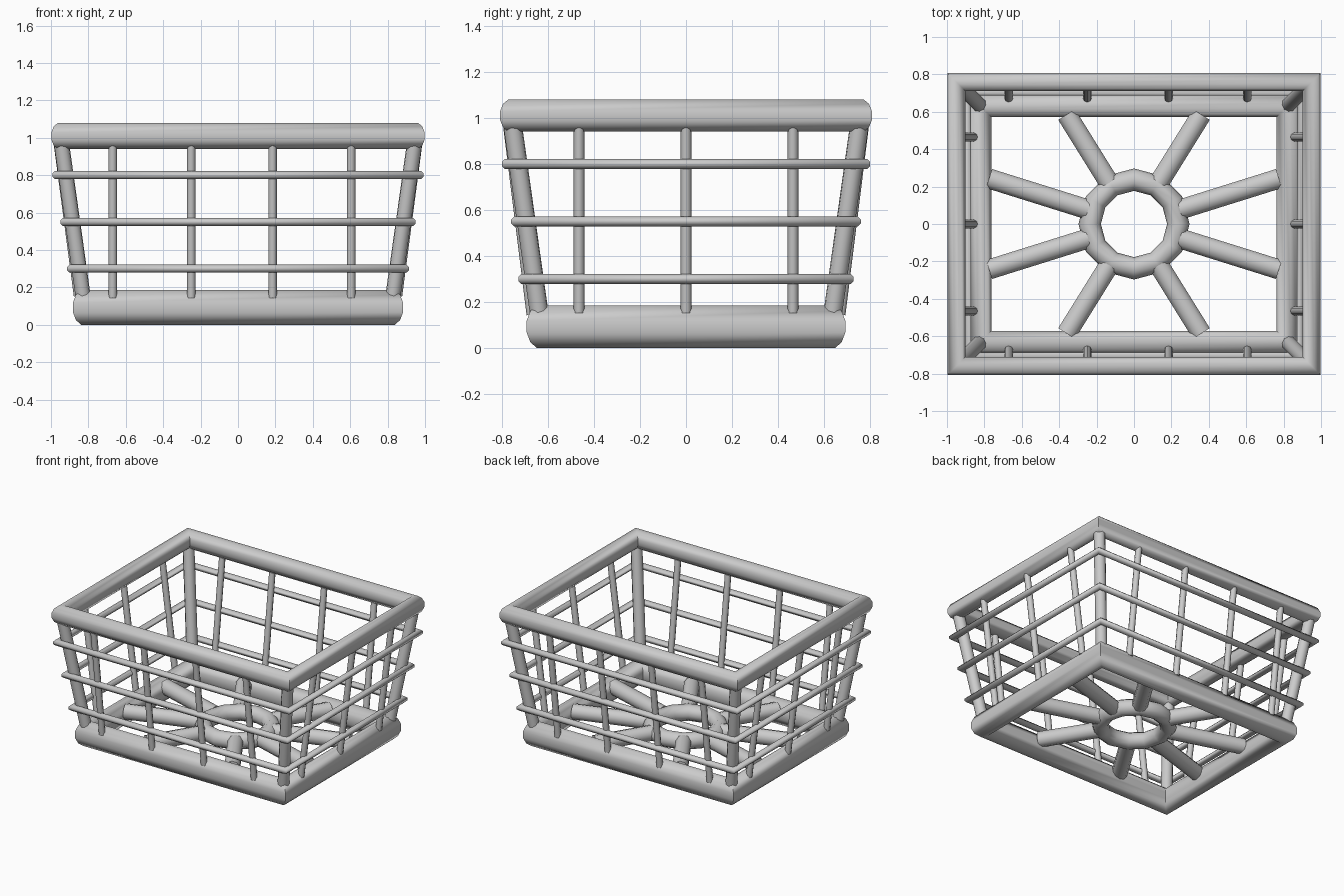
import bpy, bmesh, math
from mathutils import Vector

if "Cube" in bpy.data.objects:
    bpy.data.objects.remove(bpy.data.objects["Cube"])


def finish(name, bm, angle=62):
    bmesh.ops.recalc_face_normals(bm, faces=bm.faces)
    me = bpy.data.meshes.new(name)
    bm.to_mesh(me)
    bm.free()
    ob = bpy.data.objects.new(name, me)
    bpy.context.collection.objects.link(ob)
    bpy.ops.object.select_all(action='DESELECT')
    ob.select_set(True)
    bpy.context.view_layer.objects.active = ob
    bpy.ops.object.shade_smooth_by_angle(angle=math.radians(angle))
    return ob


def mitred_loop(name, hx, hy, z, a, b, sides):
    """Rectangular tube with mitred corners and an elliptical section."""
    bm = bmesh.new()
    rings = []
    for sx, sy in ((1, 1), (-1, 1), (-1, -1), (1, -1)):
        ring = []
        for i in range(sides):
            t = 2 * math.pi * (i + 0.5) / sides
            d = a * math.cos(t)
            ring.append(bm.verts.new((sx * (hx + d), sy * (hy + d), z + b * math.sin(t))))
        rings.append(ring)
    for k in range(4):
        r, s = rings[k], rings[(k + 1) % 4]
        for i in range(sides):
            j = (i + 1) % sides
            bm.faces.new((r[i], r[j], s[j], s[i]))
    return finish(name, bm)


def rod(name, p, q, r, sides=10):
    p, q = Vector(p), Vector(q)
    bm = bmesh.new()
    bmesh.ops.create_cone(bm, cap_ends=True, segments=sides, radius1=r, radius2=r,
                          depth=(q - p).length)
    rot = (q - p).to_track_quat('Z', 'Y').to_matrix().to_4x4()
    bm.transform(rot)
    bmesh.ops.translate(bm, verts=bm.verts, vec=(p + q) / 2)
    return finish(name, bm)


# Top and bottom rims
mitred_loop("top_rim", 0.95, 0.76, 1.01, 0.05, 0.072, 12)
mitred_loop("bottom_rim", 0.822, 0.632, 0.093, 0.063, 0.096, 12)

# Horizontal wires around the outside
for i, (z, ox, oy) in enumerate(((0.30, 0.913, 0.728), (0.55, 0.95, 0.76), (0.80, 0.992, 0.80))):
    mitred_loop(f"side_wire_{i}", ox - 0.021, oy - 0.021, z, 0.023, 0.023, 8)

# Corner posts
for sx in (-1, 1):
    for sy in (-1, 1):
        rod("corner_post", (sx * 0.828, sy * 0.638, 0.15), (sx * 0.945, sy * 0.755, 0.98), 0.041)

# Upright wires on the long and short sides
for s in (-1, 1):
    for x in (-0.67, -0.25, 0.185, 0.605):
        rod("upright_wire", (x, s * 0.67, 0.145), (x, s * 0.772, 0.965), 0.023, 8)
    for y in (-0.465, 0, 0.465):
        rod("upright_wire", (s * 0.855, y, 0.155), (s * 0.962, y, 0.965), 0.023, 8)

# Floor spokes
for sx in (-1, 1):
    for sy in (-1, 1):
        for inner, outer in (((0.245, 0.077), (0.775, 0.243)), ((0.133, 0.22), (0.36, 0.585))):
            rod("floor_spoke", (sx * inner[0], sy * inner[1], 0.127),
                (sx * outer[0], sy * outer[1], 0.127), 0.056)

# Floor hub ring
bpy.ops.mesh.primitive_torus_add(major_segments=12, minor_segments=10, major_radius=0.237,
                                 minor_radius=0.06, location=(0, 0, 0.125))
bpy.context.object.name = "floor_hub"
bpy.ops.object.shade_smooth_by_angle(angle=math.radians(62))
